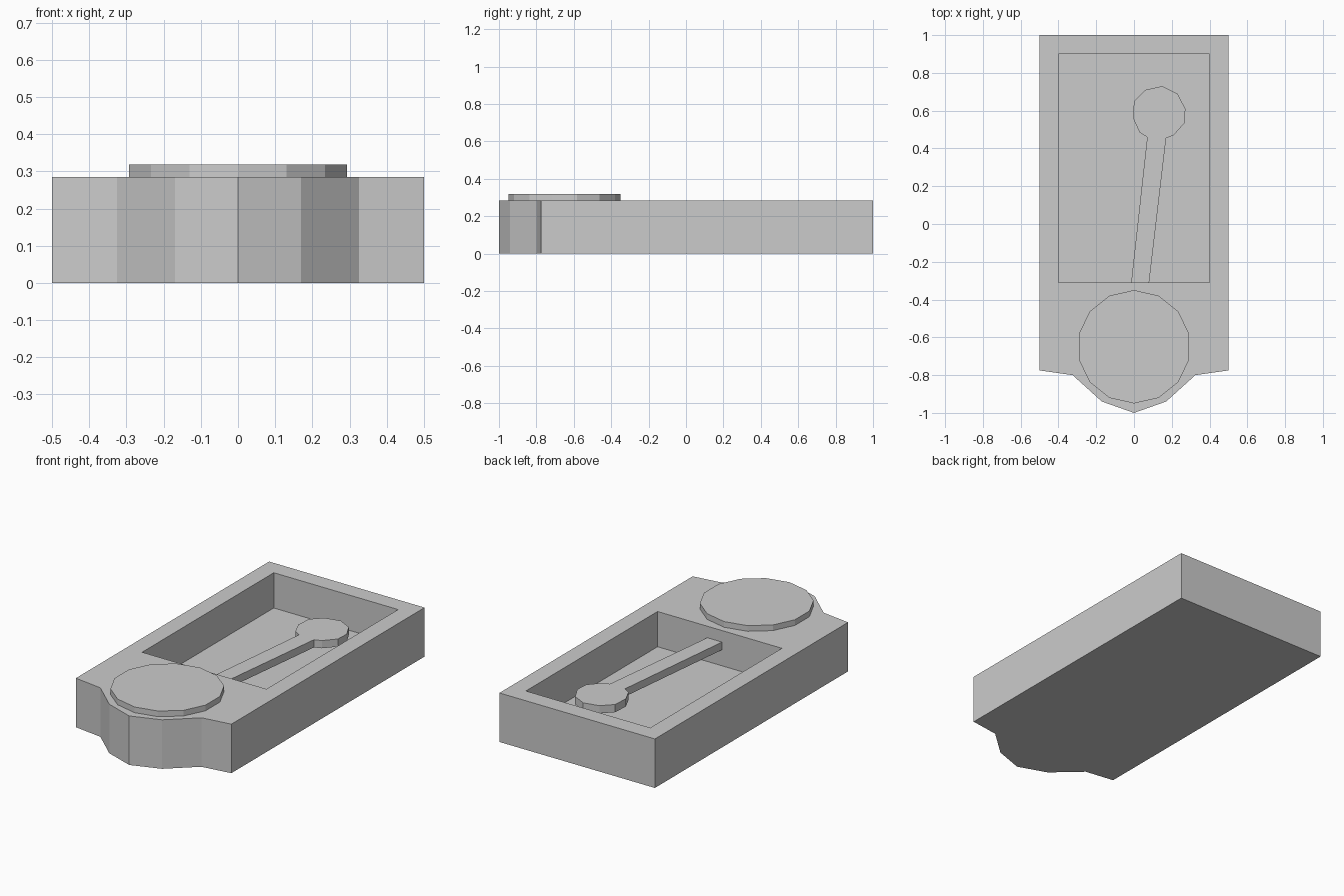
import bpy, bmesh
from math import sin, cos, pi

if "Cube" in bpy.data.objects:
    bpy.data.objects.remove(bpy.data.objects["Cube"])


def prism(name, outline, z0, z1):
    """Extrude a flat outline from z0 up to z1."""
    bm = bmesh.new()
    face = bm.faces.new([bm.verts.new((x, y, z0)) for x, y in outline])
    ext = bmesh.ops.extrude_face_region(bm, geom=[face], use_keep_orig=True)
    top = [v for v in ext["geom"] if isinstance(v, bmesh.types.BMVert)]
    bmesh.ops.translate(bm, verts=top, vec=(0, 0, z1 - z0))
    bmesh.ops.recalc_face_normals(bm, faces=bm.faces)
    mesh = bpy.data.meshes.new(name)
    bm.to_mesh(mesh)
    bm.free()
    obj = bpy.data.objects.new(name, mesh)
    bpy.context.collection.objects.link(obj)
    return obj


# Case: mirrored half outline with a faceted rounded nose at the front
half = [(0.5, 1), (0.5, -0.775), (0.325, -0.8), (0.17, -0.94)]
outline = half + [(0, -1)] + [(-x, y) for x, y in reversed(half)]
case = prism("case", outline, 0, 0.285)

# Rectangular recess cut into the top
cutter = prism("recess_cutter",
               [(-0.4, -0.31), (0.4, -0.31), (0.4, 0.9), (-0.4, 0.9)], 0.08, 0.5)
cutter.hide_render = True
cut = case.modifiers.new("recess", 'BOOLEAN')
cut.operation = 'DIFFERENCE'
cut.solver = 'EXACT'
cut.object = cutter
bpy.context.view_layer.objects.active = case
bpy.ops.object.modifier_apply(modifier=cut.name)
bpy.data.objects.remove(cutter)

# Round raised button on the nose
prism("button", [(0.3 * sin(2 * pi * i / 14), -0.65 + 0.3 * cos(2 * pi * i / 14))
                 for i in range(14)], 0.285, 0.318)

# Swinging arm with a round weight, reaching out of the front recess wall
arm = [(-0.015, -0.31), (0.08, -0.31), (0.17, 0.455)]
weight = [(0.21, 0.47), (0.268, 0.535), (0.272, 0.61), (0.23, 0.69), (0.15, 0.73),
          (0.06, 0.71), (0, 0.65), (-0.005, 0.56), (0.03, 0.485), (0.07, 0.46)]
prism("pendulum", arm + weight, 0.173, 0.218)
